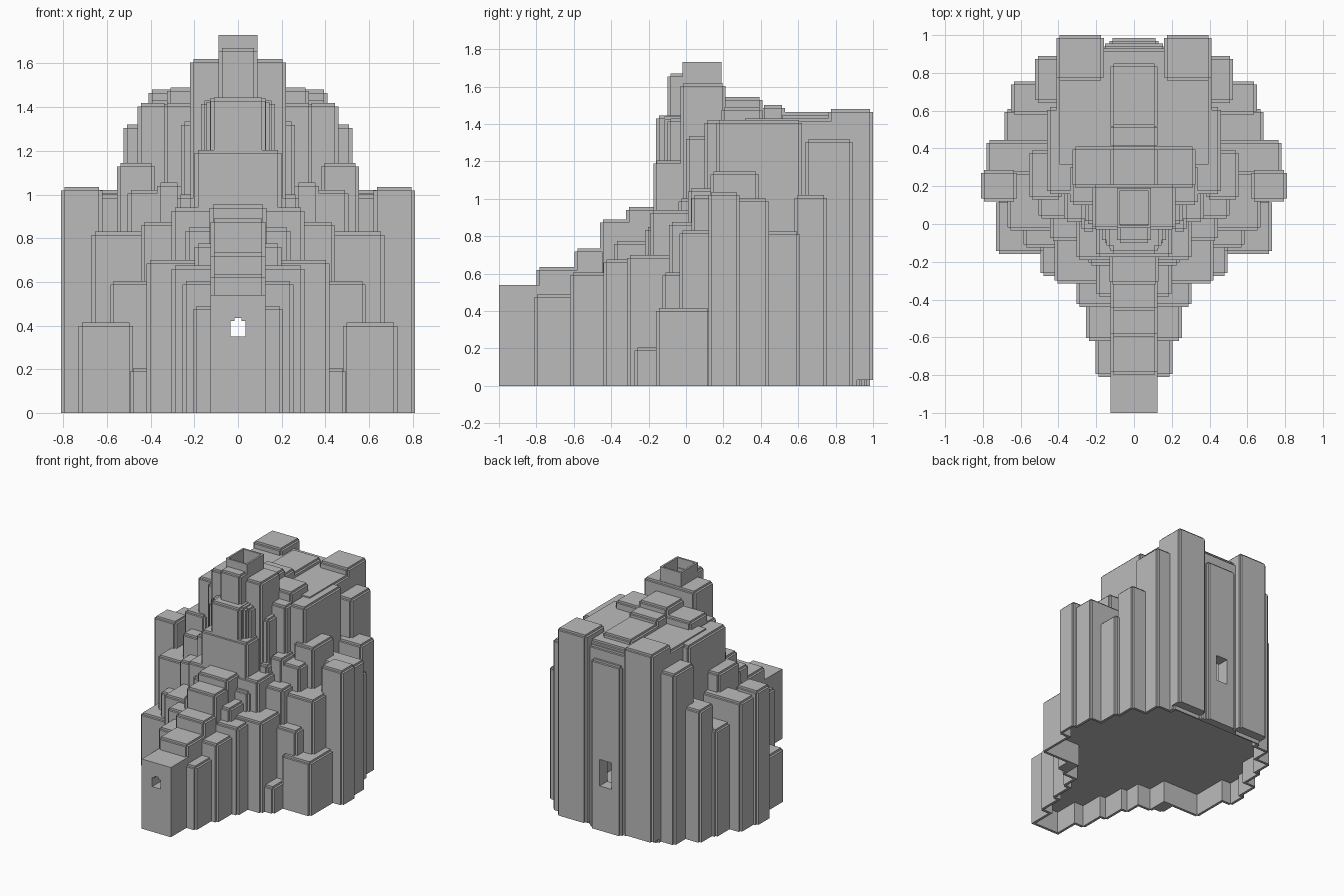
import bpy
import bmesh
from mathutils import Matrix, Vector

# Remove only the default cube
default_cube = bpy.data.objects.get("Cube")
if default_cube:
    bpy.data.objects.remove(default_cube, do_unlink=True)

# Single stone colour
stone = bpy.data.materials.new("grey_stone")
stone.use_nodes = True
stone_colour = (0.5, 0.5, 0.5, 1)
stone.diffuse_color = stone_colour
stone.node_tree.nodes["Principled BSDF"].inputs["Base Color"].default_value = stone_colour

NOTCH = 0.016
blocks = []


def make_object(name, bm):
    """Turn a bmesh into a linked object with the stone material."""
    bmesh.ops.recalc_face_normals(bm, faces=bm.faces[:])
    mesh = bpy.data.meshes.new(name)
    bm.to_mesh(mesh)
    bm.free()
    mesh.materials.append(stone)
    ob = bpy.data.objects.new(name, mesh)
    bpy.context.scene.collection.objects.link(ob)
    return ob


def box_mesh(left, right, front, back, base, top):
    bm = bmesh.new()
    centre = Vector((left + right, front + back, base + top)) / 2
    size = Vector((right - left, back - front, top - base, 1))
    bmesh.ops.create_cube(bm, size=1, matrix=Matrix.Translation(centre) @ Matrix.Diagonal(size))
    return bm


def raise_faces(bm, faces, height):
    """Extrude faces upward and return the new top faces."""
    made = bmesh.ops.extrude_face_region(bm, geom=faces)["geom"]
    moved = [g for g in made if isinstance(g, bmesh.types.BMVert)]
    bmesh.ops.translate(bm, verts=moved, vec=(0, 0, height))
    return [g for g in made if isinstance(g, bmesh.types.BMFace)
            and all(v in moved for v in g.verts)]


def block(name, left, right, front, back, top, base=0.0):
    """Upright block whose corner and top edges are cut back in a square step."""
    xs = (left, left + NOTCH, right - NOTCH, right)
    ys = (front, front + NOTCH, back - NOTCH, back)
    bm = bmesh.new()
    grid = {(i, j): bm.verts.new((xs[i], ys[j], base))
            for i in range(4) for j in range(4) if i in (1, 2) or j in (1, 2)}
    cells = [bm.faces.new([grid[i, j], grid[i + 1, j], grid[i + 1, j + 1], grid[i, j + 1]])
             for i in range(3) for j in range(3) if i == 1 or j == 1]
    upper = raise_faces(bm, cells, top - base - NOTCH)
    middle = Vector((left + right, front + back, 0)) / 2
    cap = min(upper, key=lambda f: (f.calc_center_median() - middle).xy.length)
    raise_faces(bm, [cap], NOTCH)
    blocks.append(make_object(name, bm))


def pair(name, inner, outer, front, back, top, base=0.0):
    """The same block on both sides."""
    block("left_" + name, inner, outer, front, back, top, base)
    block("right_" + name, -outer, -inner, front, back, top, base)


def prism(name, points, shift):
    """Extrude a flat outline along a vector."""
    bm = bmesh.new()
    face = bm.faces.new([bm.verts.new(p) for p in points])
    result = bmesh.ops.extrude_face_region(bm, geom=[face])
    moved = [v for v in result["geom"] if isinstance(v, bmesh.types.BMVert)]
    bmesh.ops.translate(bm, verts=moved, vec=shift)
    return make_object(name, bm)


# Central spine: half width, front, back, top
spine = [
    ("first_spine_step", .125, -.80, -.56, .635),
    ("second_spine_step", .125, -.595, -.43, .735),
    ("third_spine_step", .125, -.46, -.28, .89),
    ("fourth_spine_step", .13, -.32, -.15, .955),
    ("spine_shoulder", .305, -.19, .30, .94),
    ("tower_base", .20, -.175, .30, 1.205),
    ("tower_front", .125, -.16, .20, 1.445),
    ("tower_pier", .09, -.10, 0, 1.67),
    ("tower_body", .22, -.03, .21, 1.62),
    ("roof_front", .325, .19, .41, 1.49),
    ("roof_ridge", .125, .19, .41, 1.545),
    ("roof_middle", .125, .40, .53, 1.50),
    ("roof_back", .125, .50, .85, 1.465),
    ("main_core", .41, .30, .93, 1.43),
    ("back_wall", .17, .80, .955, 1.40),
    ("back_panel", .13, .90, .985, 1.31),
]
for name, half, front, back, top in spine:
    block(name, -half, half, front, back, top)

# Plain entrance block at the foot of the spine
blocks.append(make_object("entrance_block", box_mesh(-.125, .125, -1, -.78, 0, .54)))

# Hollow chimney on the summit
bm = box_mesh(-.09, .09, -.02, .19, 1.4, 1.73)
lid = max(bm.faces, key=lambda f: f.calc_center_median().z)
bmesh.ops.inset_region(bm, faces=[lid], thickness=.02)
well = bmesh.ops.extrude_discrete_faces(bm, faces=[lid])["faces"][0]
bmesh.ops.translate(bm, verts=well.verts[:], vec=(0, 0, -.105))
make_object("open_chimney", bm)

# Mirrored blocks beside the spine: inner, outer, front, back, top
flanks = [
    ("entrance_flank", .08, .205, -.81, -.58, .49),
    ("lower_flank", .08, .255, -.62, -.40, .605),
    ("middle_flank", .08, .305, -.44, -.28, .675),
    ("upper_flank", .08, .42, -.315, -.05, .70),
    ("spine_buttress", .09, .20, -.385, -.15, .775),
    ("shoulder_buttress", .10, .24, -.22, -.05, .85),
    ("small_post", .40, .495, -.275, -.10, .205),
    ("side_step", .38, .585, -.125, .10, .605),
    ("front_corner", .48, .73, -.16, .13, .415),
]
for row in flanks:
    pair(*row)

# Mirrored blocks around the body and rear
body = [
    ("shoulder_column", .28, .445, -.09, .25, .875),
    ("inner_post", .20, .28, -.04, .15, 1.0),
    ("slim_post", .26, .37, .01, .20, 1.055),
    ("tower_corner", .08, .145, -.13, .05, 1.44),
    ("tower_edge", .08, .17, -.10, .05, 1.43),
    ("tower_cheek", .10, .26, 0, .25, 1.335),
    ("tall_column", .18, .34, .10, .40, 1.42),
    ("core_side", .32, .46, .16, .62, 1.42),
    ("inner_column", .35, .505, .03, .30, 1.02),
    ("side_column", .38, .555, .13, .39, 1.145),
    ("side_slab", .40, .67, -.035, .30, .83),
    ("outer_column", .62, .81, .12, .285, 1.035),
    ("outer_slab", .42, .78, .26, .445, 1.0),
    ("rear_low_slab", .40, .685, .40, .61, .825),
    ("rear_column", .38, .65, .58, .755, 1.02),
    ("rear_tall_column", .34, .525, .64, .89, 1.32),
]
for row in body:
    pair(*row)
pair("back_tower", .16, .41, .76, 1, 1.48, base=.03)

# Underside recess: each run is a half width and the depth where it ends
runs = [(.105, -.79), (.185, -.60), (.235, -.42), (.285, -.295), (.40, -.14), (.71, .14),
        (.79, .265), (.76, .425), (.665, .59), (.63, .735), (.505, .87), (.38, .92)]
outline = []
start = -.98
for half, end in runs:
    outline += [(half, start, -.1), (half, end, -.1)]
    start = end
outline += [(-x, y, z) for x, y, z in reversed(outline)]
recess = prism("underside_cutter", outline, (0, 0, .27))

# Arched passage from the entrance to an inner room with a rear window
arch = [(.035, .35), (.035, .42), (.017, .42), (.017, .435)]
arch += [(-x, z) for x, z in reversed(arch)]
passage = prism("passage_cutter", [(x, -1.2, z) for x, z in arch], (0, 2.4, 0))
window = make_object("window_cutter", box_mesh(-.05, .05, .75, 1.2, .345, .55))
room = make_object("room_cutter", box_mesh(-.14, .14, .42, .89, .34, .9))

# Cut the blocks, then discard the cutters
cutters = [recess, passage, window, room]
for ob in blocks:
    central = min(v.co.x for v in ob.data.vertices) < 0 < max(v.co.x for v in ob.data.vertices)
    for cutter in cutters if central else [recess]:
        cut = ob.modifiers.new(cutter.name, 'BOOLEAN')
        cut.operation = 'DIFFERENCE'
        cut.solver = 'EXACT'
        cut.object = cutter

bpy.context.view_layer.update()
depsgraph = bpy.context.evaluated_depsgraph_get()
finished = [bpy.data.meshes.new_from_object(ob.evaluated_get(depsgraph)) for ob in blocks]
for ob, mesh in zip(blocks, finished):
    ob.modifiers.clear()
    ob.data = mesh
for cutter in cutters:
    bpy.data.objects.remove(cutter, do_unlink=True)
